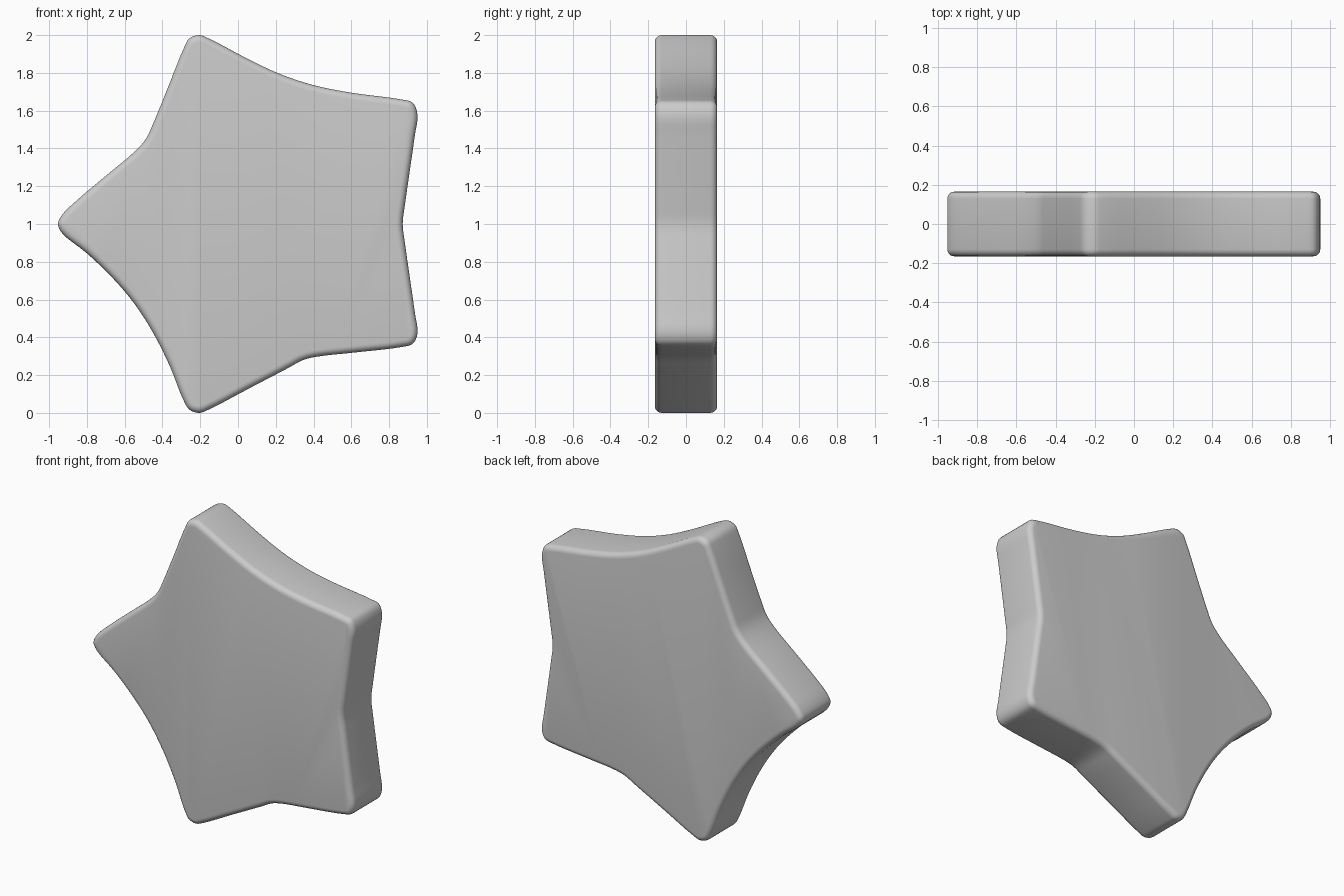
import bpy, bmesh
from mathutils import Vector

if "Cube" in bpy.data.objects:
    bpy.data.objects.remove(bpy.data.objects["Cube"])

HALF = 0.165   # half thickness
ROUND = 0.036  # rim rounding
STEPS = 4

# Star outline (x, z), clockwise from the left tip
outline = [
    (-.953, 1.0), (-.93, 1.05), (-.85, 1.128), (-.70, 1.255), (-.54, 1.39),
    (-.485, 1.455), (-.45, 1.53), (-.38, 1.70), (-.285, 1.935),
    (-.257, 1.983), (-.205, 2.0), (-.15, 1.98), (.05, 1.875), (.22, 1.795),
    (.40, 1.735), (.60, 1.695), (.86, 1.66),
    (.925, 1.642), (.95, 1.58), (.935, 1.46), (.885, 1.11),
    (.872, 1.0), (.885, .89), (.935, .54), (.95, .42),
    (.925, .366), (.86, .348), (.62, .32), (.42, .298),
    (.345, .28), (.27, .24), (.05, .125), (-.15, .02),
    (-.205, 0), (-.257, .017), (-.29, .07), (-.36, .245), (-.45, .425),
    (-.55, .58), (-.66, .71), (-.80, .845), (-.93, .95),
]


def smooth_loop(pts, steps):
    """Closed centripetal Catmull-Rom curve through the points."""
    p = [Vector(q) for q in pts]
    n, out = len(p), []
    for i in range(n):
        a, b, c, d = (p[(i + k) % n] for k in (-1, 0, 1, 2))
        t1 = (b - a).length ** .5
        t2 = t1 + (c - b).length ** .5
        t3 = t2 + (d - c).length ** .5
        for s in range(steps):
            t = t1 + (t2 - t1) * s / steps
            e = a.lerp(b, t / t1)
            f = b.lerp(c, (t - t1) / (t2 - t1))
            g = c.lerp(d, (t - t2) / (t3 - t2))
            out.append(e.lerp(f, t / t2).lerp(f.lerp(g, (t - t1) / (t3 - t1)), (t - t1) / (t2 - t1)))
    return out


# Extrude the outline into a thick plate
bm = bmesh.new()
loop = smooth_loop(outline, STEPS)
front = bm.faces.new([bm.verts.new((q.x, -HALF, q.y)) for q in loop])
ext = bmesh.ops.extrude_face_region(bm, geom=[front], use_keep_orig=True)
bmesh.ops.translate(bm, vec=(0, 2 * HALF, 0),
                    verts=[v for v in ext["geom"] if isinstance(v, bmesh.types.BMVert)])
bmesh.ops.recalc_face_normals(bm, faces=bm.faces)

# Round both rims
rims = [e for e in bm.edges if abs(e.verts[0].co.y - e.verts[1].co.y) < 1e-5]
bmesh.ops.bevel(bm, geom=rims, offset=ROUND, segments=5, profile=0.5,
                affect='EDGES', clamp_overlap=False)
bmesh.ops.recalc_face_normals(bm, faces=bm.faces)

mesh = bpy.data.meshes.new("star")
bm.to_mesh(mesh)
bm.free()
star = bpy.data.objects.new("star", mesh)
bpy.context.collection.objects.link(star)
bpy.context.view_layer.objects.active = star
star.select_set(True)
bpy.ops.object.shade_smooth_by_angle(angle=0.7)
